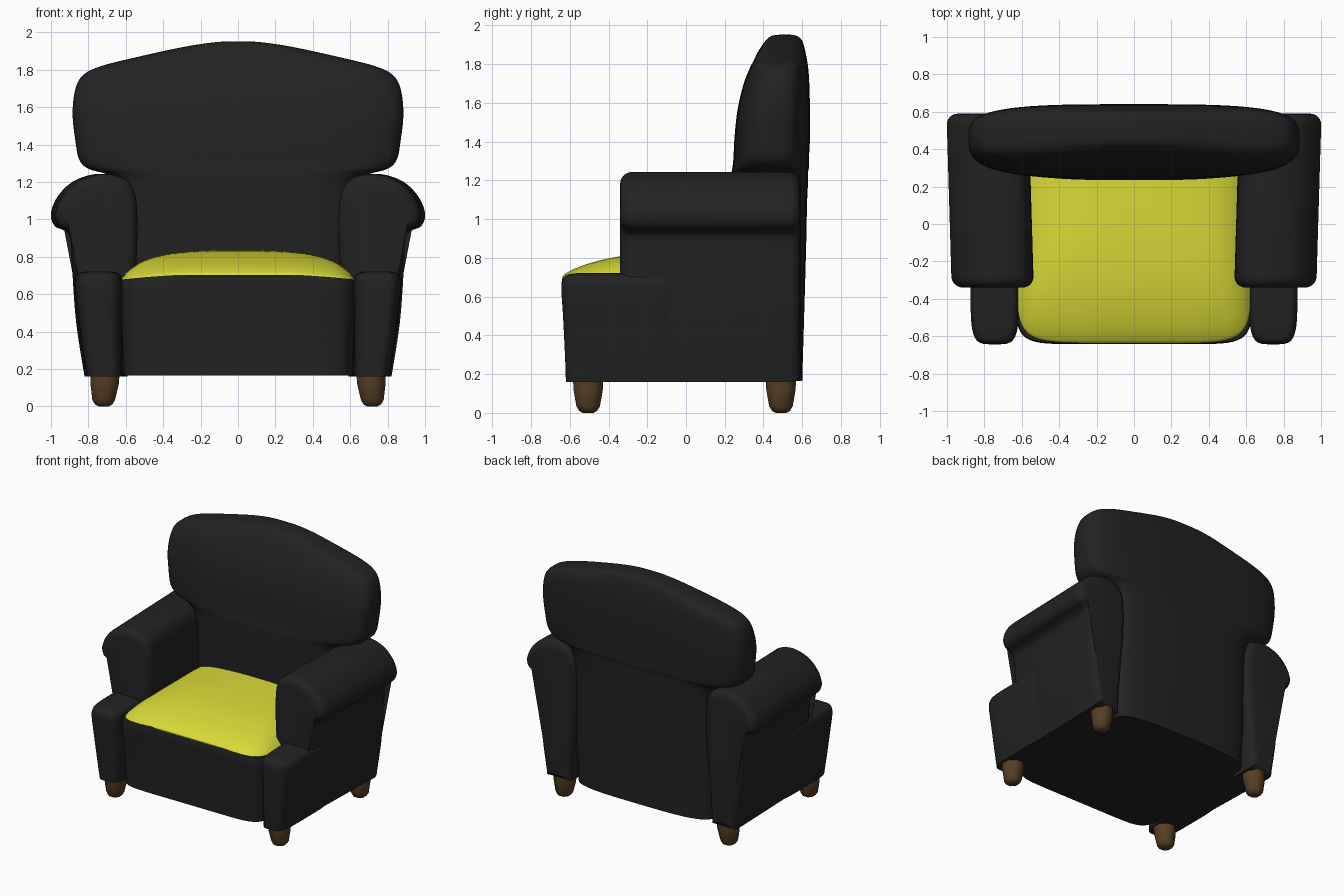
import bpy, bmesh, math

if "Cube" in bpy.data.objects:
    bpy.data.objects.remove(bpy.data.objects["Cube"], do_unlink=True)


def material(name, rgb):
    m = bpy.data.materials.new(name)
    m.use_nodes = True
    m.diffuse_color = (*rgb, 1)
    bsdf = m.node_tree.nodes["Principled BSDF"]
    bsdf.inputs["Base Color"].default_value = (*rgb, 1)
    bsdf.inputs["Roughness"].default_value = 0.8
    return m


BLACK = material("black upholstery", (0.016, 0.016, 0.016))
YELLOW = material("yellow cushion", (0.70, 0.70, 0.04))
BROWN = material("brown wood", (0.095, 0.05, 0.017))


def spline(pts, steps, closed=False):
    """Smooth curve through points; a repeated point makes a corner."""
    n = len(pts)
    pick = (lambda i: pts[i % n]) if closed else (lambda i: pts[max(0, min(n - 1, i))])
    out = []
    for i in range(n if closed else n - 1):
        a, b, c, d = (pick(i + k) for k in (-1, 0, 1, 2))
        if b == c:
            continue
        for s in range(steps):
            t = s / steps
            out.append(tuple(
                q + t / 2 * (r - p + t * (2 * p - 5 * q + 4 * r - e + t * (3 * (q - r) + e - p)))
                for p, q, r, e in zip(a, b, c, d)))
    if not closed:
        out.append(pts[-1])
    return out


def loft(name, rings, mat, warp=None, angle=50):
    """Skin a list of equal rings, cap both ends and shade smooth."""
    bm = bmesh.new()
    rows = [[bm.verts.new(warp(*p) if warp else p) for p in ring] for ring in rings]
    n = len(rows[0])
    for lo, hi in zip(rows, rows[1:]):
        for i in range(n):
            j = (i + 1) % n
            bm.faces.new((lo[i], lo[j], hi[j], hi[i]))
    bm.faces.new(rows[0])
    bm.faces.new(rows[-1])
    bmesh.ops.recalc_face_normals(bm, faces=bm.faces)
    for f in bm.faces:
        f.smooth = True
    me = bpy.data.meshes.new(name)
    bm.to_mesh(me)
    bm.free()
    me.set_sharp_from_angle(angle=math.radians(angle))
    me.materials.append(mat)
    ob = bpy.data.objects.new(name, me)
    bpy.context.collection.objects.link(ob)
    return ob


def stack(name, rows, mat, power=4, segs=64, steps=5, warp=None):
    """Rounded-rectangle sections; each row is z, x min, x max, y min, y max."""
    def bow(v):
        return math.copysign(abs(v) ** (2 / power), v)
    rings = []
    for z, x0, x1, y0, y1 in spline(rows, steps):
        ring = []
        for k in range(segs):
            a = 2 * math.pi * (k + 0.5) / segs
            ring.append(((x0 + x1) / 2 + (x1 - x0) / 2 * bow(math.cos(a)),
                         (y0 + y1) / 2 + (y1 - y0) / 2 * bow(math.sin(a)), z))
        rings.append(ring)
    return loft(name, rings, mat, warp)


def inset(pts, d):
    """Offset a counter-clockwise outline inward."""
    out = []
    n = len(pts)
    for i, (x, z) in enumerate(pts):
        (ax, az), (bx, bz) = pts[i - 1], pts[(i + 1) % n]
        tx, tz = bx - ax, bz - az
        l = math.hypot(tx, tz)
        out.append((x - tz / l * d, z + tx / l * d))
    return out


# Winged back with an arched top: z, half width, front, rear
back = [(0.165, 0.59, 0.25, 0.60), (0.5, 0.60, 0.25, 0.61), (0.85, 0.60, 0.24, 0.62),
        (1.08, 0.61, 0.235, 0.625), (1.19, 0.64, 0.235, 0.63), (1.24, 0.70, 0.235, 0.63),
        (1.27, 0.80, 0.24, 0.635), (1.32, 0.85, 0.245, 0.635), (1.42, 0.87, 0.25, 0.64),
        (1.56, 0.885, 0.265, 0.64), (1.69, 0.872, 0.295, 0.637), (1.77, 0.83, 0.325, 0.632),
        (1.82, 0.73, 0.35, 0.625), (1.87, 0.53, 0.375, 0.615), (1.92, 0.30, 0.41, 0.60),
        (1.945, 0.14, 0.44, 0.575), (1.952, 0.04, 0.48, 0.54)]
stack("back_rest", [(z, -w, w, f, r) for z, w, f, r in back], BLACK, power=3.6)


# Seat base and domed cushion share a top edge that droops towards the sides
def droop(x, y, z):
    return (x, y, z - 0.035 * (x / 0.63) ** 2 * max(0, min(1, (z - 0.4) / 0.3)))


stack("seat_base", [(0.165, -0.615, 0.615, -0.615, 0.5), (0.3, -0.62, 0.62, -0.62, 0.5),
                    (0.55, -0.63, 0.63, -0.635, 0.5), (0.66, -0.635, 0.635, -0.643, 0.5),
                    (0.712, -0.63, 0.63, -0.637, 0.5)], BLACK, power=9, warp=droop)
stack("seat_cushion", [(0.705, -0.63, 0.63, -0.638, 0.45), (0.725, -0.617, 0.617, -0.622, 0.45),
                       (0.76, -0.58, 0.58, -0.55, 0.45), (0.795, -0.52, 0.52, -0.43, 0.45),
                       (0.82, -0.43, 0.43, -0.28, 0.45), (0.833, -0.30, 0.30, -0.10, 0.45),
                       (0.837, -0.1, 0.1, 0.1, 0.45)], YELLOW, power=7, warp=droop)

# Rolled arm outline (x, z) and its rounded ends
arm = spline([(0.60, 0.16), (0.60, 0.16), (0.805, 0.16), (0.805, 0.16), (0.85, 0.45),
              (0.872, 0.75), (0.882, 0.90), (0.915, 0.94), (0.965, 0.965), (0.985, 1.03),
              (0.95, 1.12), (0.87, 1.20), (0.76, 1.24), (0.66, 1.235), (0.585, 1.19),
              (0.55, 1.08), (0.55, 0.8), (0.58, 0.45)], 5, closed=True)
R = 0.06
ends = [(-0.34 + R * (1 - math.sin(a)), R * (1 - math.cos(a)))
        for a in (math.pi / 2 * k / 6 for k in range(6, -1, -1))]
ends += [(0.24 - y, d) for y, d in reversed(ends)]

for side, s in (("left", 1), ("right", -1)):
    rings = [[(s * (x + 0.03 * y), y, z) for x, z in inset(arm, d)] for y, d in ends]
    loft(side + "_arm", rings, BLACK)

    # Low front post under the arm
    post = [(0.16, 0.62, 0.81, -0.62), (0.3, 0.62, 0.832, -0.625), (0.5, 0.62, 0.858, -0.635),
            (0.63, 0.615, 0.873, -0.643), (0.685, 0.62, 0.87, -0.638), (0.712, 0.64, 0.85, -0.615),
            (0.722, 0.68, 0.81, -0.56)]
    stack(side + "_front_post", [(z, *sorted((s * a, s * b)), f, 0.0) for z, a, b, f in post],
          BLACK, power=4.5)

    # Tapered feet
    for end, y in (("front", -0.505), ("rear", 0.49)):
        foot = [(0.19, 0.710, 0.085), (0.12, 0.713, 0.082), (0.035, 0.718, 0.066),
                (0.01, 0.718, 0.05), (0.0, 0.718, 0.03)]
        stack(f"{side}_{end}_foot", [(z, s * x - r, s * x + r, y - r, y + r) for z, x, r in foot],
              BROWN, power=2, segs=8, steps=1)

# The rear arm ends reach the back panel
for side in ("left", "right"):
    for v in bpy.data.objects[side + "_arm"].data.vertices:
        if v.co.y > 0.1:
            v.co.y += 0.01
